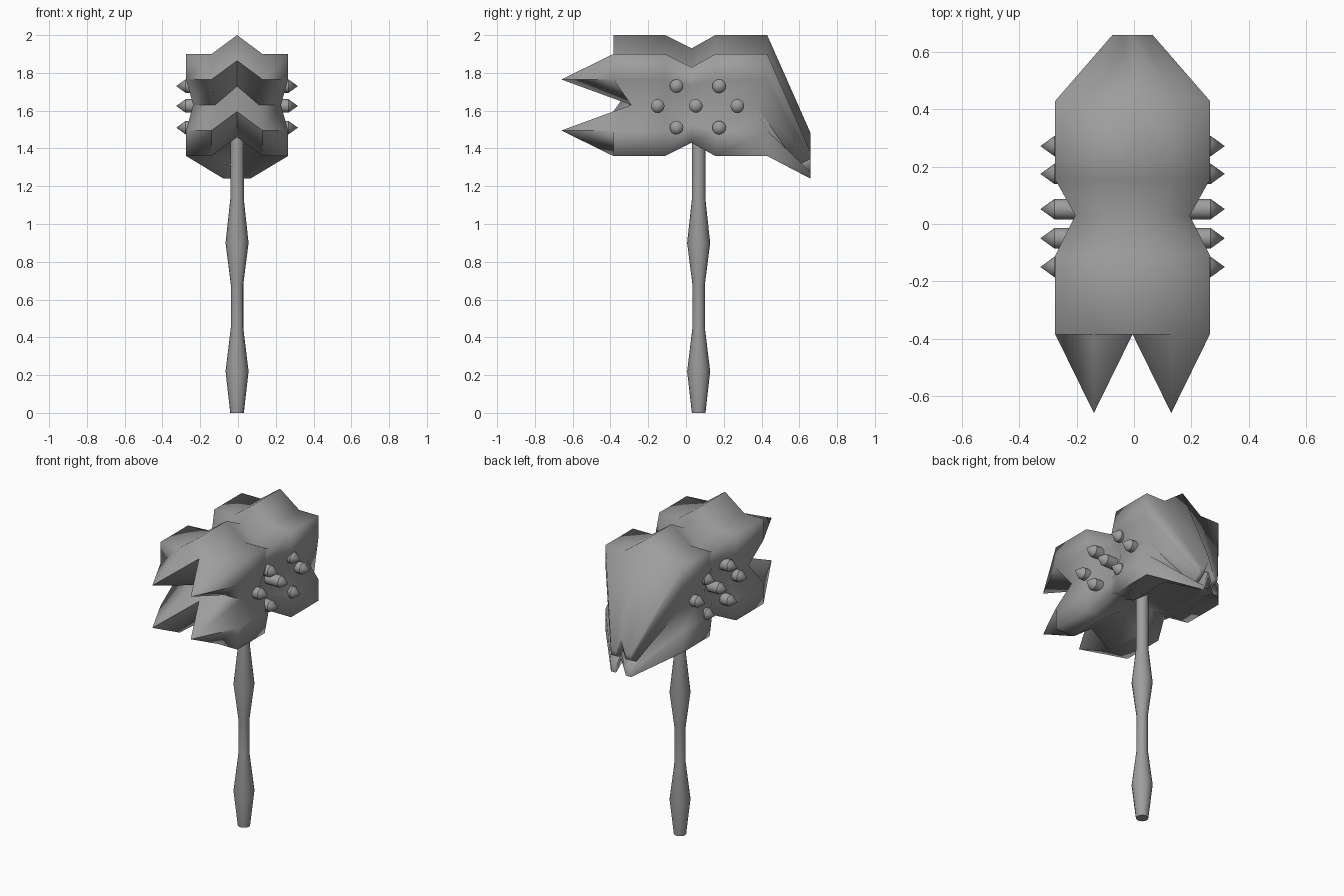
import bpy, bmesh, math
from mathutils import Matrix

cube = bpy.data.objects.get("Cube")
if cube:
    bpy.data.objects.remove(cube, do_unlink=True)

grey = bpy.data.materials.new("grey_metal")
grey.use_nodes = True
colour = (0.34, 0.34, 0.34, 1)
grey.diffuse_color = colour
grey.node_tree.nodes["Principled BSDF"].inputs["Base Color"].default_value = colour

CX = -0.005  # centre line of the model


def finish(bm, name, angle):
    bmesh.ops.recalc_face_normals(bm, faces=bm.faces[:])
    mesh = bpy.data.meshes.new(name)
    bm.to_mesh(mesh)
    bm.free()
    mesh.materials.append(grey)
    obj = bpy.data.objects.new(name, mesh)
    bpy.context.collection.objects.link(obj)
    bpy.ops.object.select_all(action='DESELECT')
    obj.select_set(True)
    bpy.context.view_layer.objects.active = obj
    bpy.ops.object.shade_smooth_by_angle(angle=math.radians(angle))
    return obj


def lathe(name, profile, matrix, sides, angle):
    """Revolve (radius, height) pairs about z, cap the ends, then place."""
    bm = bmesh.new()
    rings = []
    for r, h in profile:
        rings.append([bm.verts.new((r * math.cos(a), r * math.sin(a), h))
                      for a in (2 * math.pi * n / sides for n in range(sides))])
    for low, high in zip(rings, rings[1:]):
        for n in range(sides):
            m = (n + 1) % sides
            bm.faces.new((low[n], low[m], high[m], high[n]))
    bm.faces.new(rings[0])
    bm.faces.new(rings[-1])
    bmesh.ops.remove_doubles(bm, verts=bm.verts[:], dist=0.0005)
    bm.transform(matrix)
    return finish(bm, name, angle)


# Head: a 4 x 4 grid section carried through stations of (y, scale, centre z)
stations = [(-0.385, 1, 1.63), (-0.11, 1, 1.63), (0.03, 0.74, 1.63),
            (0.155, 1, 1.63), (0.43, 1, 1.63), (0.66, 0.26, 1.31)]
waist_push = {0: 0.095, 4: -0.06, 5: -0.07}
STEP = 0.135
LAST = len(stations) - 1


def head_point(i, k, j):
    y, scale, zc = stations[j]
    x = (i - 2) * STEP * scale
    z = zc + (k - 2) * STEP * scale
    if i == 2:                      # raised centre ridge
        z += 0.1
    if k == 2:                      # pinched waist
        x *= 0.86
        y += waist_push.get(j, 0)
    if j == 0 and i % 2 and k % 2:  # four front spikes
        y = -0.66
    return (CX + x, y, z)


bm = bmesh.new()
verts = {}


def vert(i, k, j):
    if (i, k, j) not in verts:
        verts[i, k, j] = bm.verts.new(head_point(i, k, j))
    return verts[i, k, j]


loop = ([(i, 0) for i in range(4)] + [(4, k) for k in range(4)]
        + [(i, 4) for i in range(4, 0, -1)] + [(0, k) for k in range(4, 0, -1)])
for j in range(LAST):
    for a, b in zip(loop, loop[1:] + loop[:1]):
        bm.faces.new((vert(*a, j), vert(*b, j), vert(*b, j + 1), vert(*a, j + 1)))
for j in (0, LAST):
    for i in range(4):
        for k in range(4):
            bm.faces.new((vert(i, k, j), vert(i + 1, k, j),
                          vert(i + 1, k + 1, j), vert(i, k + 1, j)))
finish(bm, "hammer_head", 80)

# Handle with two swollen grips
handle_profile = [(0.036, 0), (0.061, 0.22), (0.033, 0.45), (0.033, 0.68),
                  (0.061, 0.9), (0.036, 1.13), (0.036, 1.55)]
lathe("handle", handle_profile, Matrix.Translation((CX, 0.067, 0)), 16, 40)

# Pointed studs on both sides of the head
stud_profile = [(0.036, 0.12), (0.036, 0.272), (0, 0.322)]
stud_rows = [(1.73, (-0.05, 0.175)), (1.625, (-0.15, 0.052, 0.272)),
             (1.51, (-0.05, 0.175))]
for side, label in ((1, "left"), (-1, "right")):
    turn = Matrix.Rotation(side * math.pi / 2, 4, 'Y')
    for z, row in stud_rows:
        for y in row:
            lathe(label + "_stud", stud_profile,
                  Matrix.Translation((CX, y, z)) @ turn, 16, 30)
